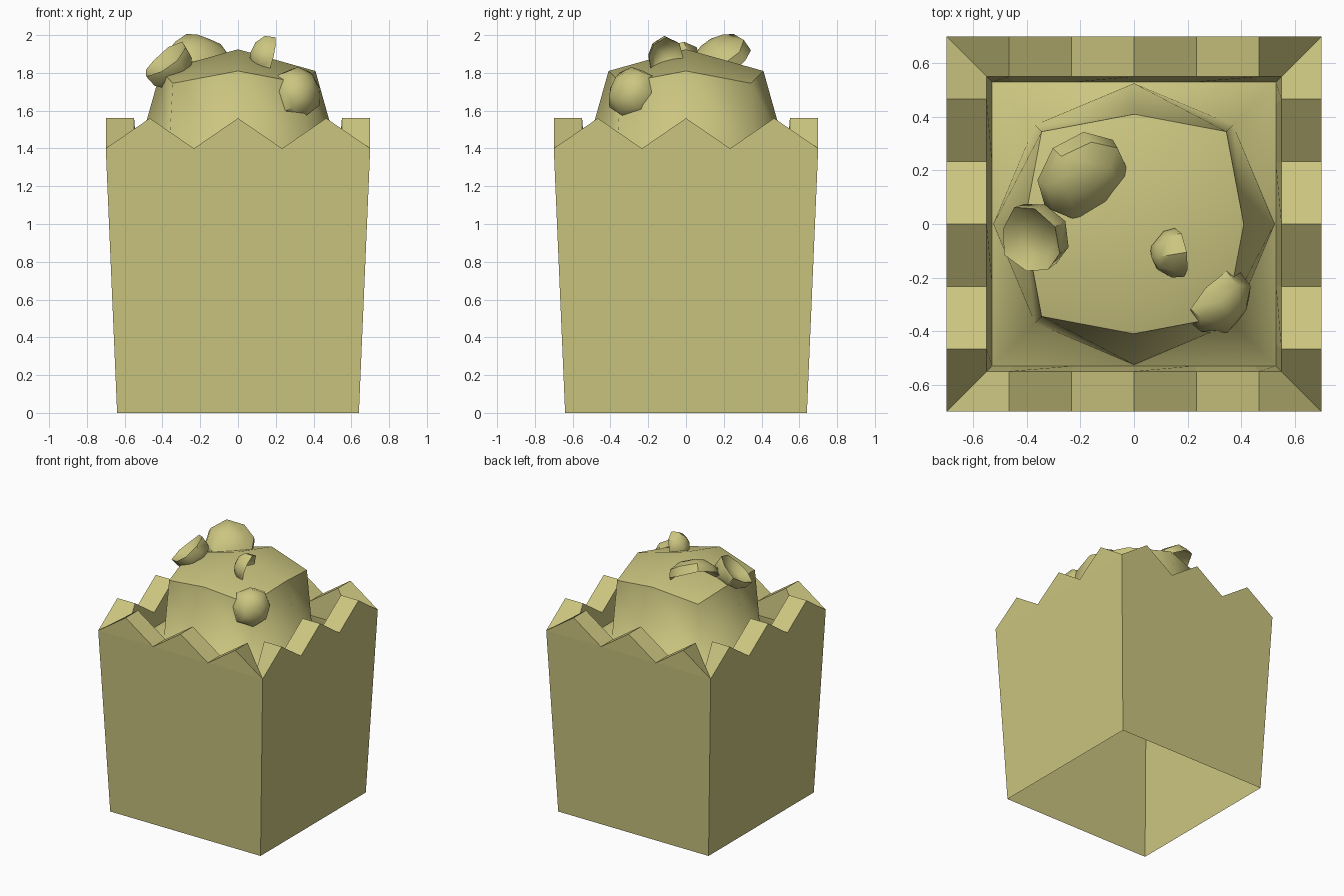
import bpy, bmesh, math, random
from mathutils import Vector, Matrix

if "Cube" in bpy.data.objects:
    bpy.data.objects.remove(bpy.data.objects["Cube"])

random.seed(4)
mat = bpy.data.materials.new("butter")
mat.diffuse_color = (0.60, 0.56, 0.215, 1)
mat.use_nodes = True
mat.node_tree.nodes["Principled BSDF"].inputs["Base Color"].default_value = mat.diffuse_color


def finish(bm, name, angle=None):
    bmesh.ops.remove_doubles(bm, verts=bm.verts, dist=1e-4)
    bmesh.ops.recalc_face_normals(bm, faces=bm.faces)
    me = bpy.data.meshes.new(name)
    bm.to_mesh(me)
    bm.free()
    ob = bpy.data.objects.new(name, me)
    bpy.context.collection.objects.link(ob)
    me.materials.append(mat)
    if angle:
        bpy.ops.object.select_all(action='DESELECT')
        ob.select_set(True)
        bpy.context.view_layer.objects.active = ob
        bpy.ops.object.shade_smooth_by_angle(angle=math.radians(angle))
    return ob


# Tapered, bottomless carton with a thick zigzag rim: one side, repeated four times
OUT, INN, FLOOR, BASE, LOW, HIGH = 0.70, 0.55, 0.53, 0.64, 1.40, 1.56
SKIRT = 1.30
bm = bmesh.new()
for side in range(4):
    rot = Matrix.Rotation(side * math.pi / 2, 3, 'Z')

    def face(*pts):
        bm.faces.new([bm.verts.new(rot @ Vector(p)) for p in pts])

    xs = [OUT * (i / 3 - 1) for i in range(7)]
    zs = [LOW if i % 2 == 0 else HIGH for i in range(7)]
    inner = [max(-INN, min(INN, x)) for x in xs]
    face((-BASE, -BASE, 0), (BASE, -BASE, 0),
         *[(xs[i], -OUT, LOW) for i in (6, 4, 2, 0)])
    for i in (0, 2, 4):
        face(*[(xs[j], -OUT, zs[j]) for j in (i, i + 2, i + 1)])
    k = FLOOR / INN
    for i in range(6):
        j = i + 1
        face((xs[i], -OUT, zs[i]), (xs[j], -OUT, zs[j]),
             (inner[j], -INN, zs[j]), (inner[i], -INN, zs[i]))
        face((inner[i], -INN, zs[i]), (inner[j], -INN, zs[j]),
             (inner[j] * k, -FLOOR, SKIRT), (inner[i] * k, -FLOOR, SKIRT))
finish(bm, "carton")

# Popcorn mound: upper half of a coarse rounded cube, skirted out to the carton walls
bm = bmesh.new()
bmesh.ops.create_cube(bm, size=2)
bmesh.ops.subdivide_edges(bm, edges=bm.edges[:], cuts=1, use_grid_fill=True)
bmesh.ops.delete(bm, geom=[v for v in bm.verts if v.co.z < -0.1], context='VERTS')
rim = [e for e in bm.edges if e.is_boundary]
skirt = bmesh.ops.extrude_edge_only(bm, edges=rim)["geom"]
skirt = {v for v in skirt if isinstance(v, bmesh.types.BMVert)}
radius = {1: 0.525, 2: 0.41, 3: 0.345}    # half-size of face, edge and corner points
for v in bm.verts:
    if v in skirt:
        v.co = Vector((v.co.x * FLOOR, v.co.y * FLOOR, SKIRT))
    elif v.co.z < 0.1 and v.co.length > 1.1:
        v.co = Vector((v.co.x * 0.37, v.co.y * 0.37, SKIRT + 0.02))
    else:
        v.co = v.co * radius[round(v.co.length_squared)] + Vector((0, 0, 1.40))
finish(bm, "popcorn_mound", 60)


# Loose popped pieces: lumpy half shells, bulging along the given direction
def kernel(name, loc, bulge, r, depth, hollow, stretch=1.0, spin=0.0, n=8):
    prof = [(0, depth), (0.55, 0.86 * depth), (0.95, 0.45 * depth), (1, 0),
            (0.6, hollow * 0.7), (0, hollow)]
    q = Vector(bulge).to_track_quat('Z', 'Y').to_matrix()
    q = q @ Matrix.Rotation(spin, 3, 'Z')
    bm = bmesh.new()
    rings = []
    wob = [random.uniform(0.9, 1.1) for _ in range(n)]
    for rad, z in prof:
        ring = []
        for i in range(n if rad else 1):
            a = 2 * math.pi * i / n
            w = wob[i] if rad else 1
            p = Vector((rad * w * math.cos(a) * stretch, rad * w * math.sin(a),
                        z + (random.uniform(-0.06, 0.06) if rad else 0)))
            ring.append(bm.verts.new(q @ p * r + Vector(loc)))
        rings.append(ring)
    for a, b in zip(rings, rings[1:]):
        for i in range(n):
            vs = [a[i % len(a)], a[(i + 1) % len(a)], b[(i + 1) % len(b)], b[i % len(b)]]
            bm.faces.new(list(dict.fromkeys(vs)))
    finish(bm, name, 45)


kernel("popped_kernel_top", (-0.21, 0.19, 1.86), (0.45, -0.45, 0.85), 0.17, 0.75, 0.5, 1.12)
kernel("popped_kernel_left", (-0.385, -0.06, 1.87), (0.55, 0.3, -0.75), 0.137, 1.1, 0.4)
kernel("popped_kernel_middle", (0.17, -0.11, 1.885), (-0.9, -0.15, 0.2), 0.098, 1.1, 0.6)
kernel("popped_kernel_right", (0.30, -0.27, 1.695), (0.6, -0.65, 0.3), 0.14, 0.95, 0.5)
